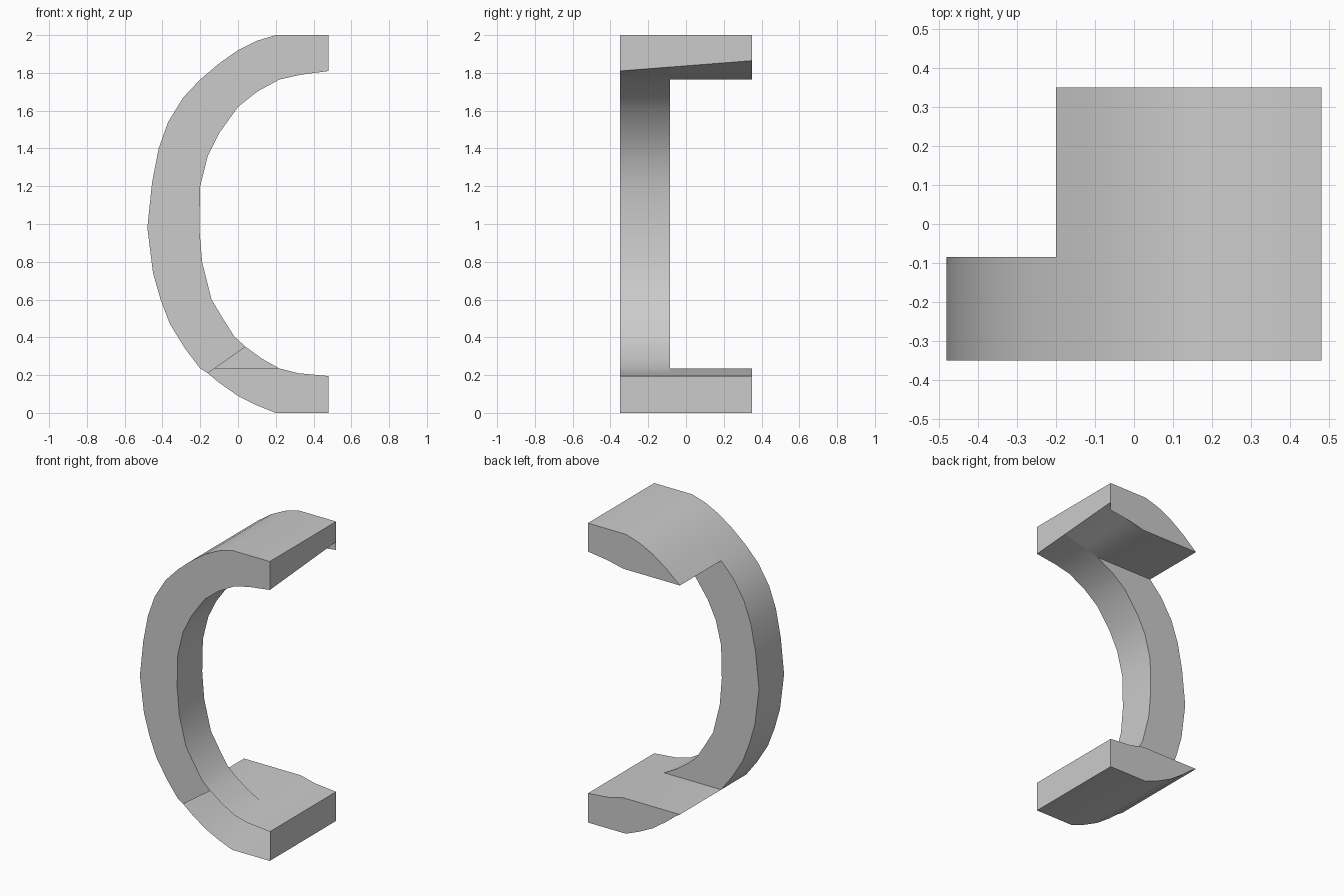
import bpy, bmesh

if "Cube" in bpy.data.objects:
    bpy.data.objects.remove(bpy.data.objects["Cube"])

grey = bpy.data.materials.new("plain grey")
grey.use_nodes = True
colour = (0.6, 0.6, 0.6, 1)
grey.diffuse_color = colour
grey.node_tree.nodes["Principled BSDF"].inputs["Base Color"].default_value = colour

FRONT, STEP, BACK = -0.35, -0.085, 0.35
HIGH, LOW = 1.765, 0.235    # flat inner levels of the two pads
RISE = 0.055                # tilt of the upper pad's underside at its end

# C profile, each half split where the pads begin
outer_top = [(.48, 2), (.2, 2), (.1, 1.97), (0, 1.92), (-.1, 1.85), (-.2, HIGH)]
outer_arm = [(-.2, HIGH), (-.29, 1.67), (-.37, 1.54), (-.42, 1.4), (-.455, 1.22), (-.48, .98),
             (-.45, .74), (-.41, .6), (-.36, .47), (-.28, .34), (-.2, LOW)]
outer_low = [(-.2, LOW), (-.16, .21), (-.1, .16), (0, .09), (.1, .04), (.2, 0), (.48, 0)]
inner_top = [(.48, 1.81), (.33, 1.79), (.22, HIGH)]
inner_arm = [(.22, HIGH), (.1, 1.7), (0, 1.62), (-.1, 1.48), (-.16, 1.36), (-.2, 1.2),
             (-.205, .98), (-.19, .8), (-.14, .6), (-.08, .5), (-.02, .405), (.04, .35),
             (.13, .285), (.22, LOW)]
inner_low = [(.22, LOW), (.32, .21), (.48, .195)]


def lift(p, y):
    """Underside height at depth y, rising towards the back of the end."""
    return (p[0], p[1] + RISE * (p[0] - .22) / .26 * (y - FRONT) / (BACK - FRONT))


def strip(bm, points, y0, y1, tilt=False):
    rows = []
    for y in (y0, y1):
        pts = [lift(p, y) if tilt else p for p in points]
        rows.append([bm.verts.new((x, y, z)) for x, z in pts])
    for i in range(len(points) - 1):
        bm.faces.new((rows[0][i], rows[0][i + 1], rows[1][i + 1], rows[1][i]))


def wall(bm, points, y):
    bm.faces.new([bm.verts.new((x, y, z)) for x, z in points])


def end_cap(bm, top, bottom, y0, y1, tilt=False):
    low = [lift((.48, bottom), y)[1] if tilt else bottom for y in (y0, y1)]
    corners = [(y0, top), (y1, top), (y1, low[1]), (y0, low[0])]
    bm.faces.new([bm.verts.new((.48, y, z)) for y, z in corners])


def finish(bm, name):
    bmesh.ops.remove_doubles(bm, verts=bm.verts, dist=0.0005)
    bmesh.ops.recalc_face_normals(bm, faces=bm.faces)
    mesh = bpy.data.meshes.new(name)
    bm.to_mesh(mesh)
    bm.free()
    mesh.materials.append(grey)
    ob = bpy.data.objects.new(name, mesh)
    bpy.context.collection.objects.link(ob)
    bpy.ops.object.select_all(action="DESELECT")
    ob.select_set(True)
    bpy.context.view_layer.objects.active = ob
    bpy.ops.object.shade_smooth_by_angle()


# Curved front arm, with its lower front left open
bm = bmesh.new()
strip(bm, outer_top + outer_arm[1:] + outer_low[1:], FRONT, STEP)
strip(bm, inner_top, FRONT, STEP, True)
strip(bm, inner_arm + inner_low[1:], FRONT, STEP)
wall(bm, outer_top + outer_arm[1:] + outer_low[1:2] + inner_arm[-3::-1] + inner_top[-2::-1], FRONT)
wall(bm, outer_arm + inner_arm[::-1], STEP)
end_cap(bm, 2, 1.81, FRONT, STEP, True)
end_cap(bm, .195, 0, FRONT, STEP)
finish(bm, "curved_arm")

# Upper pad reaching back
bm = bmesh.new()
strip(bm, outer_top, STEP, BACK)
strip(bm, inner_top, STEP, BACK, True)
strip(bm, [(-.2, HIGH), (.22, HIGH)], STEP, BACK)
wall(bm, outer_top + inner_top[::-1], BACK)
end_cap(bm, 2, 1.81, STEP, BACK, True)
finish(bm, "upper_pad")

# Lower pad reaching back
bm = bmesh.new()
strip(bm, outer_low, STEP, BACK)
strip(bm, [(-.2, LOW)] + inner_low, STEP, BACK)
wall(bm, outer_low + inner_low[::-1], BACK)
end_cap(bm, .195, 0, STEP, BACK)
finish(bm, "lower_pad")
